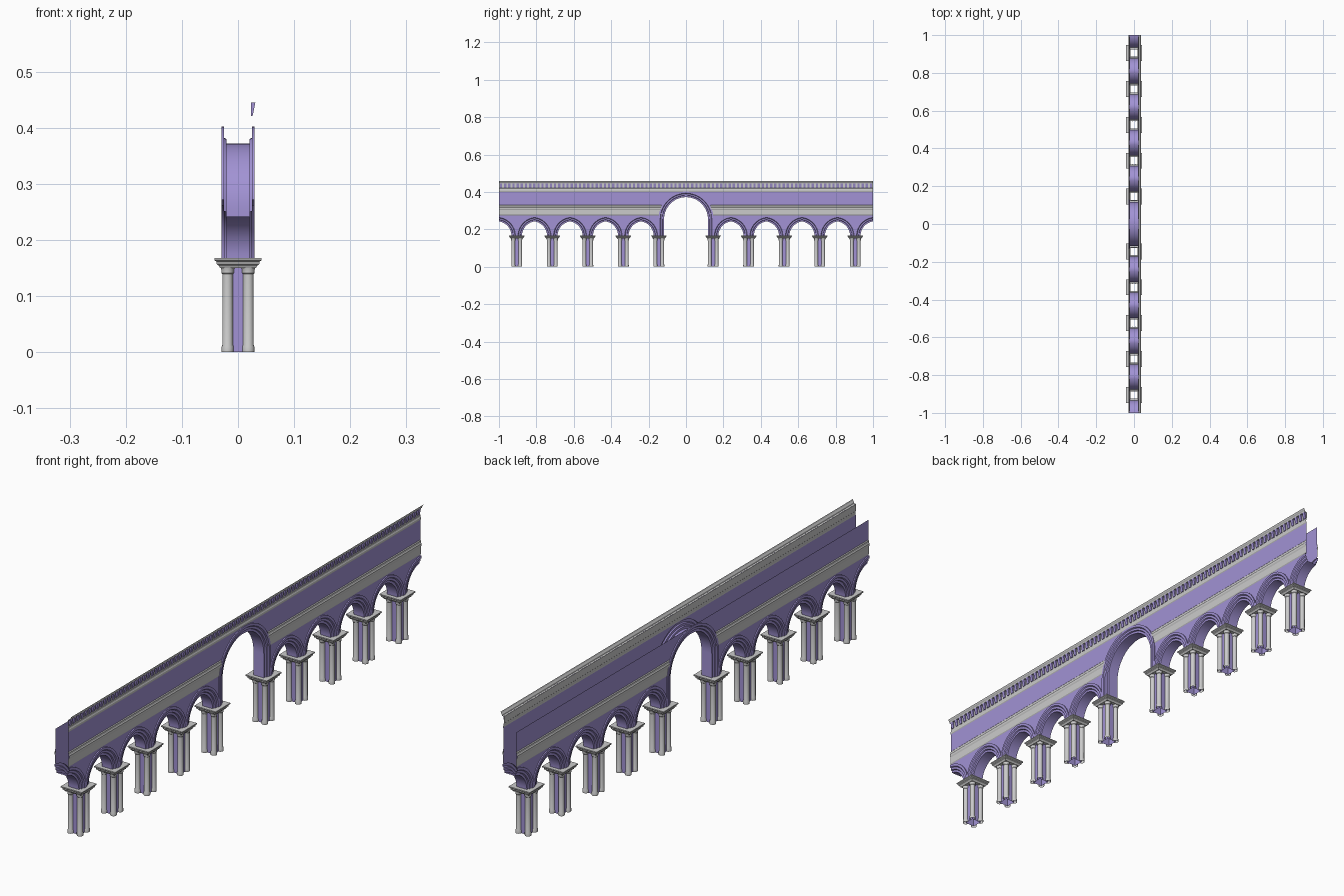
import bpy, math

if "Cube" in bpy.data.objects:
    bpy.data.objects.remove(bpy.data.objects["Cube"])

purple = bpy.data.materials.new("purple_stone")
purple.diffuse_color = (0.36, 0.29, 0.66, 1)
purple.use_nodes = True
purple.node_tree.nodes["Principled BSDF"].inputs["Base Color"].default_value = purple.diffuse_color

SPRING, HALF, R = 0.165, 0.067, 0.078      # small pointed arches
BIG, BIG_Z = 0.117, 0.255                  # tall round arch
COLUMNS = [s * (0.145 + 0.19 * i) for s in (-1, 1) for i in range(5)]
# arch moulding section: (radial offset, x)
HALF_SEC = [(0, 0.0205), (0.008, 0.0205), (0.010, 0.025), (0.018, 0.025),
            (0.021, 0.029), (0.03, 0.029), (0.03, 0.025)]
SECTION = [(o, -x) for o, x in reversed(HALF_SEC)] + HALF_SEC


def make(name, verts, faces, mat=None, smooth=False):
    me = bpy.data.meshes.new(name)
    me.from_pydata(verts, [], faces)
    ob = bpy.data.objects.new(name, me)
    bpy.context.collection.objects.link(ob)
    if mat:
        me.materials.append(mat)
    if smooth:
        bpy.ops.object.select_all(action='DESELECT')
        ob.select_set(True)
        bpy.context.view_layer.objects.active = ob
        bpy.ops.object.shade_smooth_by_angle(angle=math.radians(35))
    return ob


def grid(name, rows, mat=None, smooth=False):
    """Skin a list of equal-length point rows."""
    n = len(rows[0])
    faces = [(i * n + j, i * n + j + 1, (i + 1) * n + j + 1, (i + 1) * n + j)
             for i in range(len(rows) - 1) for j in range(n - 1)]
    return make(name, [p for r in rows for p in r], faces, mat, smooth)


def small_path(cy, off, side=0, n=10):
    """Pointed arch from -y to +y; side keeps only one half."""
    rad, shift = R + off, R - HALF
    end = math.acos(shift / rad)
    arc = [(rad * math.cos(end * i / n) - shift, SPRING + rad * math.sin(end * i / n))
           for i in range(n + 1)]
    right = [(cy + y, z) for y, z in reversed(arc)]
    left = [(cy - y, z) for y, z in arc]
    return right if side > 0 else left if side < 0 else left + right[1:]


def big_path(off, n=28):
    r = BIG + off
    arc = [(-r * math.cos(math.pi * i / n), BIG_Z + r * math.sin(math.pi * i / n))
           for i in range(n + 1)]
    return [(-r, SPRING)] + arc + [(r, SPRING)]


def arch(name, path_fn):
    rows = [[(x, y, z) for y, z in path_fn(off)] for off, x in SECTION]
    grid(name, rows, purple, True)


# Arches: half arches at both ends, four on each side, one tall in the middle
bays = [(-1, 1)] + [(s * (0.24 + 0.19 * i), 0) for s in (-1, 1) for i in range(4)] + [(1, -1)]
bays.sort()
for cy, side in bays:
    arch("small_arch", lambda off: small_path(cy, off, side))
arch("tall_arch", big_path)

# Wall sheets: strips from the arch outlines up to the wall top
lower = []
for cy, side in bays:
    if cy > 0 and not any(p[0] > -0.01 for p in lower):
        lower += big_path(0.03)
    lower += small_path(cy, 0.03, side)
for name, x, top in (("low_wall", -0.025, 0.40), ("high_wall", 0.025, 0.405)):
    verts, faces = [], []
    for (y0, z0), (y1, z1) in zip(lower, lower[1:]):
        if y1 - y0 > 1e-5:
            b = len(verts)
            verts += [(x, y0, min(z0, top)), (x, y1, min(z1, top)), (x, y1, top), (x, y0, top)]
            faces.append((b, b + 1, b + 2, b + 3))
    make(name, verts, faces, purple)

# String courses on both walls, interrupted by the tall arch
STRING = [(0.025, 0.275), (0.027, 0.278), (0.027, 0.303), (0.029, 0.308), (0.0295, 0.316),
          (0.0275, 0.319), (0.0275, 0.326), (0.025, 0.329)]
for sx in (-1, 1):
    for sy in (-1, 1):
        grid("string_course", [[(sx * x, sy * y, z) for x, z in STRING] for y in (0.132, 1)])

# Cornice along the high wall
CORNICE = [(0.025, 0.400), (0.027, 0.403), (0.027, 0.409), (0.0255, 0.412), (0.0255, 0.418),
           (0.0235, 0.42), (0.0235, 0.444), (0.031, 0.445), (0.032, 0.449), (0.035, 0.453),
           (0.037, 0.458)]
grid("cornice", [[(x, y, z) for x, z in CORNICE] for y in (-1, 1)])

# Row of wedge brackets under the cornice
WEDGE = [(0.0235, 0.421), (0.026, 0.421), (0.031, 0.445), (0.0235, 0.445)]
verts, faces, count = [], [], 90
for i in range(count):
    y, b = -1 + 2 * (i + 0.5) / count, len(verts)
    verts += [(x, y + d, z) for d in (-0.006, 0.006) for x, z in WEDGE]
    faces += [tuple(b + k for k in f) for f in
              ((0, 1, 2, 3), (7, 6, 5, 4), (0, 4, 5, 1), (1, 5, 6, 2))]
make("cornice_brackets", verts, faces, purple)


def square_ring(profile, cy):
    corners = ((-1, -1), (1, -1), (1, 1), (-1, 1), (-1, -1))
    return [[(sx * r, cy + sy * r, z) for sx, sy in corners] for r, z in profile]


# Piers: hollow core, four corner colonnettes, stepped capital
SHAFT = [(0.0108, 0), (0.0108, 0.010), (0.0095, 0.013), (0.0095, 0.139), (0.011, 0.141),
         (0.011, 0.145), (0.0125, 0.151)]
CAPITAL = [(0.019, 0.150), (0.032, 0.150), (0.034, 0.154), (0.038, 0.157), (0.038, 0.161),
           (0.042, 0.164), (0.042, 0.168), (0.020, 0.168)]
C = 0.0185
for cy in COLUMNS:
    grid("pier_core", square_ring([(C, 0), (C, 0.151)], cy), purple)
    grid("pier_capital", square_ring(CAPITAL, cy))
    for k in range(4):
        a = math.pi / 4 + k * math.pi / 2
        cx, oy = math.copysign(C, math.cos(a)), math.copysign(C, math.sin(a))
        angs = [a + math.radians(-135 + 27 * i) for i in range(11)]
        grid("pier_colonnette", [[(cx + r * math.cos(t), cy + oy + r * math.sin(t), z)
                                  for t in angs] for r, z in SHAFT], None, True)
